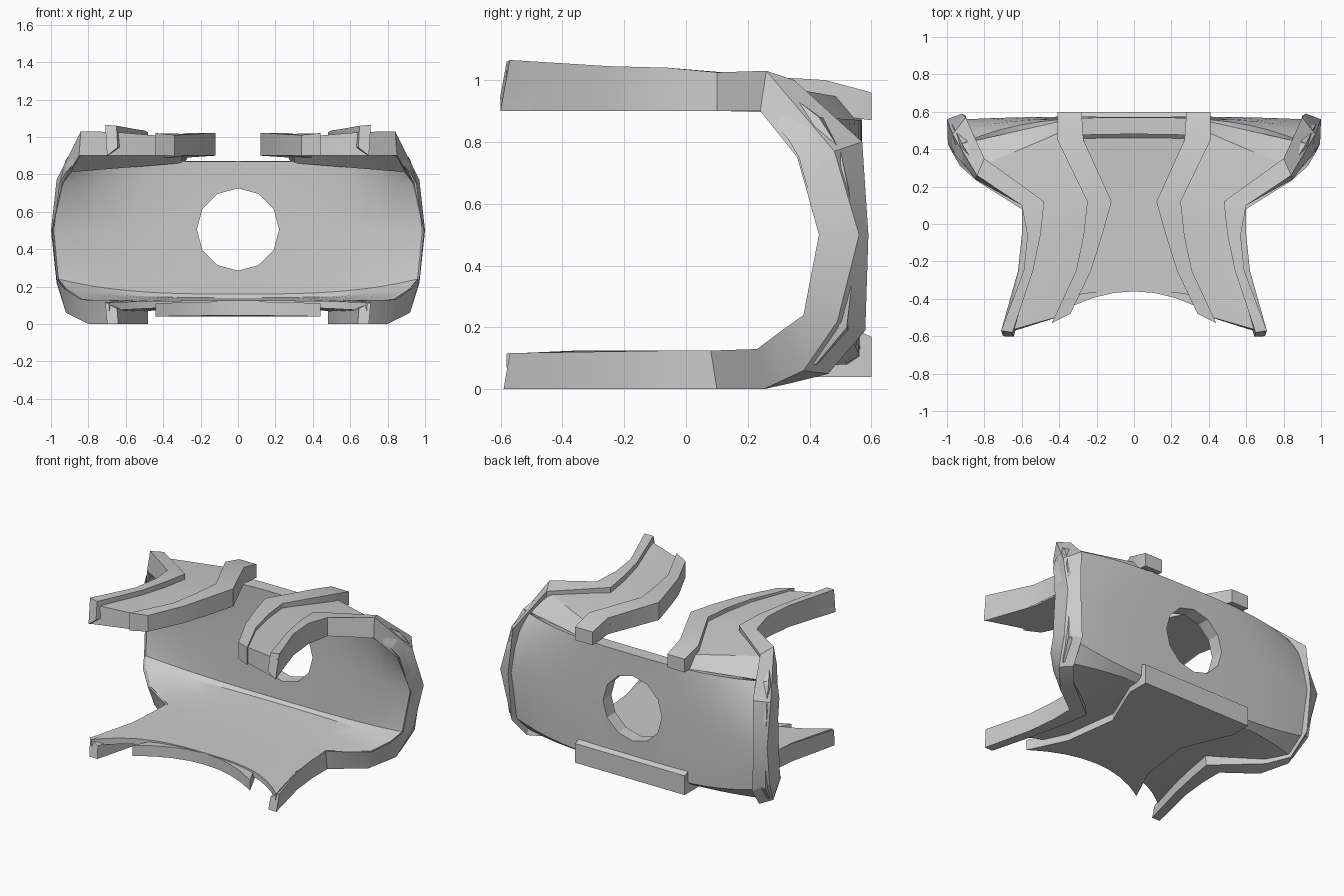
import bpy, bmesh, math

cube = bpy.data.objects.get("Cube")
if cube:
    bpy.data.objects.remove(cube)

grey = bpy.data.materials.new("plain_grey")
grey.use_nodes = True
tone = (0.6, 0.6, 0.6, 1)
grey.diffuse_color = tone
grey.node_tree.nodes["Principled BSDF"].inputs["Base Color"].default_value = tone


def loft(name, rings, cutter=None):
    """Skin closed rings (one side out, other side back), mirrored across x."""
    bm = bmesh.new()
    rows = [[bm.verts.new(p) for p in ring] for ring in rings]
    n = len(rows[0])
    for a, b in zip(rows, rows[1:]):
        for i in range(n):
            j = (i + 1) % n
            bm.faces.new((a[i], a[j], b[j], b[i]))
    for ring in (rows[0], rows[-1]):
        for i in range(n // 2 - 1):
            bm.faces.new((ring[i], ring[i + 1], ring[n - 2 - i], ring[n - 1 - i]))
    seam = [f for f in bm.faces if all(abs(v.co.x) < 1e-4 for v in f.verts)]
    bmesh.ops.delete(bm, geom=seam, context='FACES')
    bmesh.ops.recalc_face_normals(bm, faces=bm.faces)
    mesh = bpy.data.meshes.new(name)
    bm.to_mesh(mesh)
    bm.free()
    mesh.materials.append(grey)
    obj = bpy.data.objects.new(name, mesh)
    bpy.context.collection.objects.link(obj)
    bpy.ops.object.select_all(action='DESELECT')
    bpy.context.view_layer.objects.active = obj
    obj.select_set(True)
    obj.modifiers.new("Mirror", 'MIRROR')
    bpy.ops.object.modifier_apply(modifier="Mirror")
    if cutter:
        cut = obj.modifiers.new("Hole", 'BOOLEAN')
        cut.operation = 'DIFFERENCE'
        cut.solver = 'EXACT'
        cut.object = cutter
        bpy.ops.object.modifier_apply(modifier="Hole")
    bpy.ops.object.shade_smooth_by_angle(angle=math.radians(28))
    return obj


def sheet_ring(row, columns, power):
    """Ring of a thick sheet: inner surface outward, outer surface back."""
    x_in, x_out, inner_mid, inner_edge, outer_mid, outer_edge = row

    def line(mid, edge):
        points = []
        for i in range(columns):
            t = i / (columns - 1)
            k = t ** power
            points.append((x_in + (x_out - x_in) * t,
                           mid[0] + (edge[0] - mid[0]) * k,
                           mid[1] + (edge[1] - mid[1]) * k))
        return points
    return line(inner_mid, inner_edge) + line(outer_mid, outer_edge)[::-1]


def band_ring(edge, ridge, inner):
    """Four-cornered ring of a raised band, sunk into the sheet below it."""
    root = [r + (i - e) * 0.7 for e, r, i in zip(edge, ridge, inner)]
    return [edge, ridge, root, inner]


# Round opening cutter
bpy.ops.mesh.primitive_cylinder_add(vertices=12, radius=0.22, depth=1,
                                    location=(0, 0.5, 0.505),
                                    rotation=(math.pi / 2, 0, 0))
hole = bpy.context.object
hole.name = "hole_cutter"
hole.hide_render = True
hole.hide_set(True)

# Floor and back wall: x in, x out, inner mid / edge, outer mid / edge (y, z)
shell = [
    (0, .69, (-.36, .125), (-.58, .115), (-.36, .09), (-.58, .07)),
    (0, .61, (-.2, .125), (-.24, .12), (-.2, .09), (-.24, .06)),
    (0, .59, (.08, .125), (.09, .125), (.08, .09), (.09, .05)),
    (0, .83, (.3, .13), (.24, .13), (.33, .08), (.28, .05)),
    (0, .92, (.46, .14), (.32, .19), (.53, .08), (.42, .08)),
    (0, .96, (.48, .16), (.385, .24), (.565, .1), (.52, .2)),
    (0, .985, (.485, .5), (.435, .5), (.575, .5), (.555, .5)),
    (0, .955, (.485, .75), (.365, .75), (.57, .78), (.5, .77)),
    (0, .92, (.48, .87), (.33, .81), (.57, .87), (.43, .88)),
]
loft("shell", [sheet_ring(r, 10, 3) for r in shell], hole)

# Roof arms
arms = [
    (.3, .92, (.48, .86), (.33, .81), (.57, .87), (.43, .88)),
    (.3, .84, (.44, .9), (.25, .9), (.53, .94), (.3, .98)),
    (.14, .59, (.12, .9), (.1, .9), (.12, .99), (.1, .99)),
    (.19, .56, (-.06, .9), (-.06, .9), (-.06, .99), (-.06, 1)),
    (.24, .58, (-.25, .9), (-.25, .9), (-.25, .99), (-.25, 1.01)),
    (.35, .7, (-.48, .9), (-.59, .9), (-.48, 1), (-.58, 1.03)),
]
loft("roof_arms", [sheet_ring(r, 6, 1) for r in arms])

# Raised side rims, from roof tip round the back to floor tip
rims = [
    ((.71, -.57, 1.065), (.65, -.58, 1.06), (.7, -.6, .9)),
    ((.59, -.25, 1.045), (.54, -.25, 1.04), (.59, -.25, .9)),
    ((.57, -.06, 1.04), (.5, -.06, 1.035), (.57, -.06, .9)),
    ((.6, .1, 1.025), (.48, .12, 1.025), (.6, .1, .9)),
    ((.84, .26, 1.03), (.8, .35, 1), (.85, .24, .9)),
    ((.97, .48, .77), (.9, .57, .8), (.94, .36, .75)),
    ((1, .56, .5), (.92, .59, .5), (.995, .43, .5)),
    ((.97, .49, .22), (.9, .58, .19), (.97, .38, .24)),
    ((.92, .38, .06), (.87, .46, .05), (.93, .31, .19)),
    ((.8, .25, 0), (.77, .34, .02), (.84, .23, .13)),
    ((.6, .1, 0), (.48, .12, 0), (.6, .08, .125)),
    ((.6, -.06, 0), (.51, -.06, 0), (.6, -.06, .125)),
    ((.62, -.25, 0), (.55, -.25, 0), (.62, -.25, .122)),
    ((.7, -.59, 0), (.64, -.59, 0), (.71, -.57, .117)),
]
loft("side_rims", [band_ring(*r) for r in rims])

# Raised bands along the inner edges of the arms: x in, x out, y, low z, high z
bands = [
    (.28, .41, .6, .87, .96), (.27, .41, .45, .89, 1),
    (.12, .25, .12, .9, 1.02), (.17, .27, -.06, .9, 1.02),
    (.23, .31, -.25, .9, 1.015),
]
rings = [[(a, y, hi), (b, y, hi), (b, y, lo), (a, y, lo)] for a, b, y, lo, hi in bands]
rings.append([(.34, -.48, 1.01), (.44, -.53, 1.02), (.44, -.53, .9), (.34, -.48, .9)])
loft("arm_bands", rings)

# Raised panel under the floor, turning up into a lip at the back
panel = [
    (0, .44, (-.36, .12), (-.5, .11), (-.36, .045), (-.5, .04)),
    (0, .32, (-.2, .11), (-.25, .11), (-.2, .04), (-.25, .04)),
    (0, .27, (.12, .11), (.12, .11), (.12, .04), (.12, .04)),
    (0, .41, (.45, .11), (.45, .11), (.45, .04), (.45, .04)),
    (0, .41, (.53, .12), (.53, .12), (.6, .04), (.6, .04)),
    (0, .41, (.53, .2), (.53, .2), (.6, .17), (.6, .17)),
]
loft("floor_panel", [sheet_ring(r, 5, 2) for r in panel])
